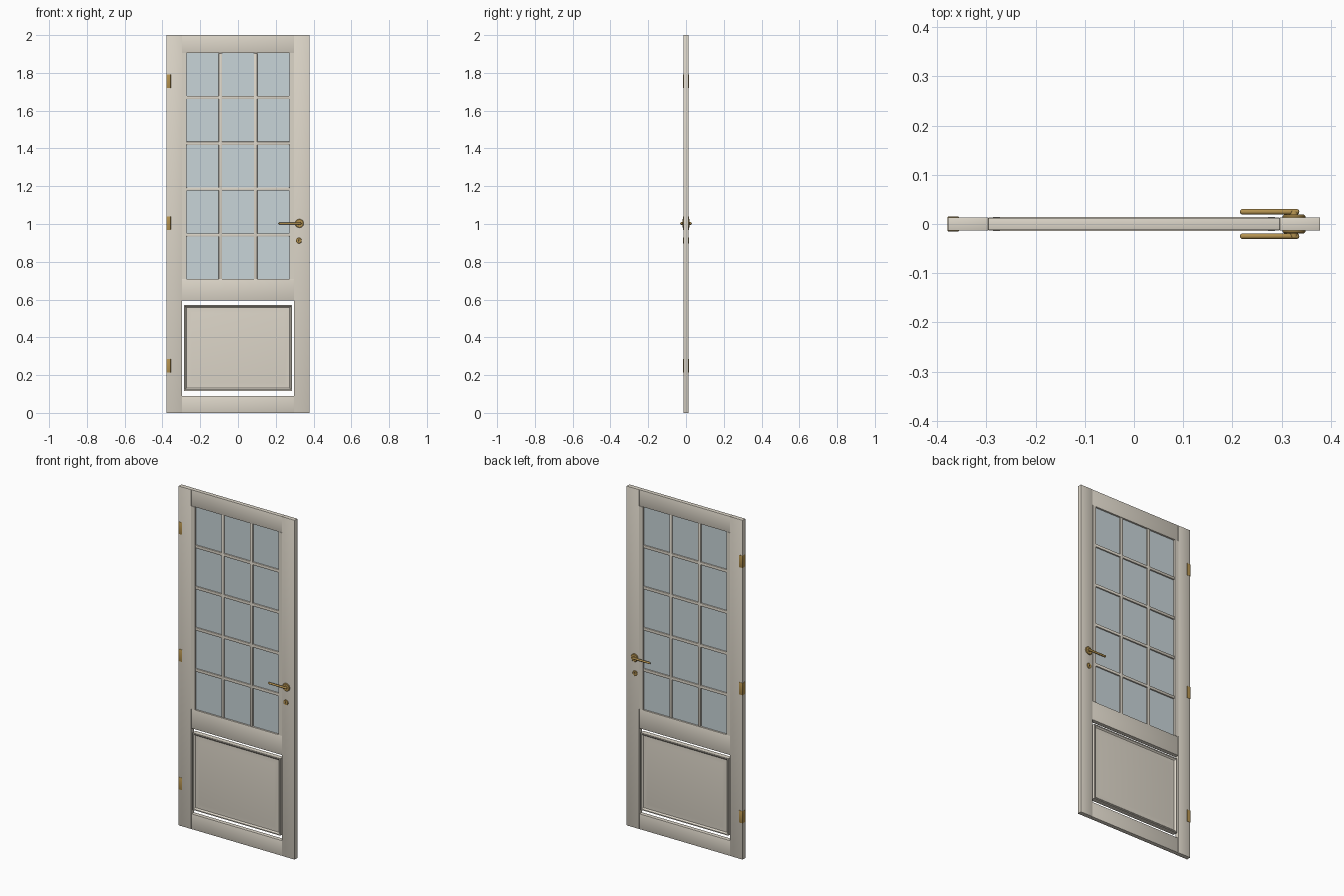
import bpy, bmesh
from math import radians, pi, cos, sin

if "Cube" in bpy.data.objects:
    bpy.data.objects.remove(bpy.data.objects["Cube"])


def material(name, color):
    m = bpy.data.materials.new(name)
    m.diffuse_color = (*color, 1)
    m.use_nodes = True
    m.node_tree.nodes["Principled BSDF"].inputs["Base Color"].default_value = m.diffuse_color
    return m


PAINT = material("cream_paint", (0.72, 0.67, 0.58))
GLASS = material("pane_glass", (0.58, 0.66, 0.69))
BRASS = material("brass", (0.46, 0.29, 0.08))
DARK = material("keyhole_dark", (0.03, 0.025, 0.02))


def finish(name, bm, mat):
    bmesh.ops.recalc_face_normals(bm, faces=bm.faces)
    me = bpy.data.meshes.new(name)
    bm.to_mesh(me)
    bm.free()
    ob = bpy.data.objects.new(name, me)
    bpy.context.collection.objects.link(ob)
    me.materials.append(mat)
    bpy.ops.object.select_all(action='DESELECT')
    ob.select_set(True)
    bpy.context.view_layer.objects.active = ob
    bpy.ops.object.shade_smooth_by_angle(angle=radians(35))
    return ob


def box(name, x0, x1, y0, y1, z0, z1, mat=PAINT, bevel=0.0):
    bm = bmesh.new()
    bmesh.ops.create_cube(bm, size=1)
    for v in bm.verts:
        v.co = ((x0 + x1) / 2 + v.co.x * (x1 - x0),
                (y0 + y1) / 2 + v.co.y * (y1 - y0),
                (z0 + z1) / 2 + v.co.z * (z1 - z0))
    if bevel:
        bmesh.ops.bevel(bm, geom=bm.edges[:], offset=bevel, segments=2,
                        profile=0.5, affect='EDGES')
    return finish(name, bm, mat)


def lathe(name, cx, cz, side, profile, mat=BRASS, n=32):
    """Round part turned about the y axis; profile is (radius, depth)."""
    bm = bmesh.new()
    rings = [[bm.verts.new((cx + r * cos(2 * pi * i / n), side * d,
                            cz + r * sin(2 * pi * i / n))) for i in range(n)]
             for r, d in profile]
    for a, b in zip(rings, rings[1:]):
        for i in range(n):
            bm.faces.new((a[i], a[(i + 1) % n], b[(i + 1) % n], b[i]))
    bm.faces.new(rings[0])
    bm.faces.new(rings[-1])
    return finish(name, bm, mat)


W, T = 0.378, 0.0132          # half width and half thickness
SX = 0.296                    # inner edge of stiles
R = 0.0122                    # half thickness of rails

# Stiles and rails
box("left_stile", -W, -SX, -T, T, 0, 2, bevel=0.0015)
box("right_stile", SX, W, -T, T, 0, 2, bevel=0.0015)
box("bottom_rail", -SX, SX, -R, R, 0, 0.09, bevel=0.001)
box("middle_rail", -SX, SX, -R, R, 0.594, 0.708, bevel=0.001)
box("top_rail", -SX, SX, -R, R, 1.904, 2, bevel=0.001)

# Glazing frame, glazing bars and panes
GX, G0, G1 = 0.272, 0.708, 1.904
COLS, ROWS, BAR = 3, 5, 0.017
for s, side in ((-1, "left"), (1, "right")):
    a, b = sorted((s * GX, s * SX))
    box(f"{side}_glazing_edge", a, b, -T, T, G0, G1)
pw = (2 * GX - (COLS - 1) * BAR) / COLS
ph = (G1 - G0 - (ROWS - 1) * BAR) / ROWS
for c in range(1, COLS):
    x = -GX + c * (pw + BAR) - BAR
    box(f"vertical_glazing_bar_{c}", x, x + BAR, -0.0105, 0.0105, G0, G1, bevel=0.002)
for r in range(1, ROWS):
    z = G0 + r * (ph + BAR) - BAR
    box(f"horizontal_glazing_bar_{r}", -GX, GX, -0.01, 0.01, z, z + BAR, bevel=0.002)
for c in range(COLS):
    for r in range(ROWS):
        x, z = -GX + c * (pw + BAR), G0 + r * (ph + BAR)
        box(f"glass_pane_{c}_{r}", x, x + pw, -0.002, 0.002, z, z + ph, GLASS)

# Raised lower panel with moulding on both faces, set in an open gap
bm = bmesh.new()
front = [(0, 0.0142), (0.006, 0.0142), (0.009, 0.011), (0.014, 0.007),
         (0.018, 0.007), (0.042, 0.0105)]
steps = [(i, -y) for i, y in reversed(front)] + front
PX, P0, P1 = 0.286, 0.117, 0.571
rings = [[bm.verts.new(p) for p in ((-PX + i, y, P0 + i), (PX - i, y, P0 + i),
                                    (PX - i, y, P1 - i), (-PX + i, y, P1 - i))]
         for i, y in steps]
for a, b in zip(rings, rings[1:]):
    for k in range(4):
        bm.faces.new((a[k], a[(k + 1) % 4], b[(k + 1) % 4], b[k]))
bm.faces.new(rings[0])
bm.faces.new(rings[-1])
finish("lower_panel", bm, PAINT)

# Hinges wrap the left edge
for n, z in enumerate((0.25, 1.005, 1.755)):
    box(f"hinge_{n + 1}", -W - 0.0008, -0.356, -T - 0.0016, T + 0.0016,
        z - 0.036, z + 0.036, BRASS, bevel=0.0008)

# Lever handles and key escutcheons on both faces
HX, HZ, KX, KZ = 0.325, 1.003, 0.322, 0.912
for s, side in ((-1, "front"), (1, "back")):
    lathe(f"{side}_handle_rose", HX, HZ, s,
          [(0.023, 0.012), (0.023, 0.0165), (0.0205, 0.019), (0.012, 0.019)])
    lathe(f"{side}_handle_neck", HX, HZ, s, [(0.0085, 0.017), (0.0075, 0.026)])
    bm = bmesh.new()
    bmesh.ops.create_uvsphere(bm, u_segments=20, v_segments=12, radius=0.0058)
    for v in bm.verts:
        x, y, z = v.co
        # stretch the ball along x into a round-ended lever
        h = 0.0545
        v.co = (0.2755 + (h if z > 0 else -h) + z, s * 0.0248 + y, HZ + x)
    # the equator ring goes to the left end, so a long side strip is formed
    finish(f"{side}_handle_lever", bm, BRASS)
    lathe(f"{side}_key_escutcheon", KX, KZ, s,
          [(0.0155, 0.012), (0.0155, 0.015), (0.0135, 0.0165)])
    lathe(f"{side}_keyhole_top", KX, KZ + 0.003, s,
          [(0.004, 0.015), (0.004, 0.0168)], DARK, 16)
    a, b = sorted((s * 0.015, s * 0.0168))
    box(f"{side}_keyhole_slot", KX - 0.002, KX + 0.002, a, b, KZ - 0.008, KZ + 0.003, DARK)
